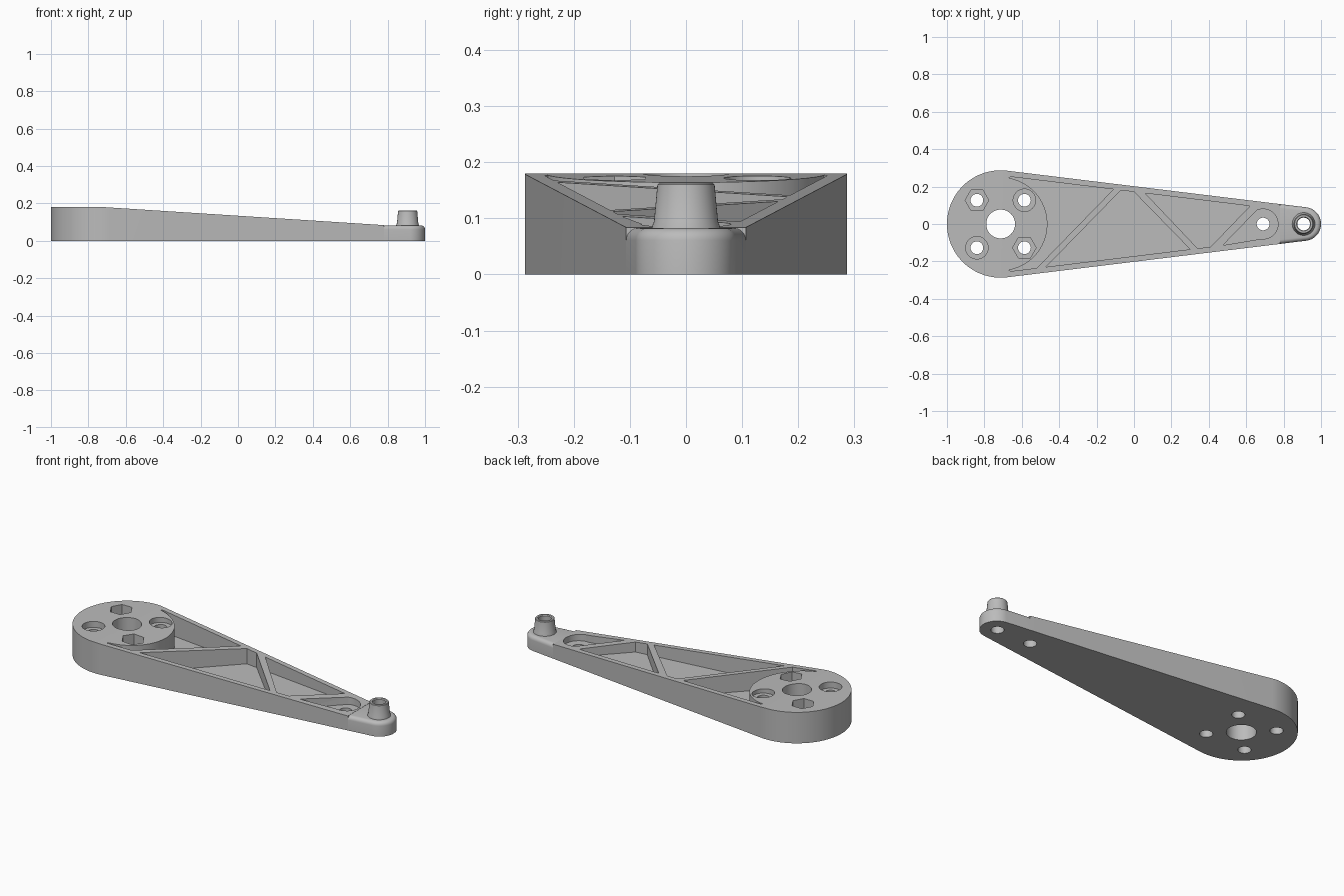
import bpy, bmesh, math
from mathutils import Vector

if "Cube" in bpy.data.objects:
    bpy.data.objects.remove(bpy.data.objects["Cube"])

HUB_X, HUB_R = -0.713, 0.287      # wide end
TIP_X, TIP_R = 0.91, 0.09         # narrow end
HEIGHT, PAD_Z, FLOOR = 0.18, 0.083, 0.05
JOIN_X = 0.78                     # where the slope meets the flat tip
TILT = math.asin((HUB_R - TIP_R) / (TIP_X - HUB_X))
SIDE = 90 - math.degrees(TILT)

grey = bpy.data.materials.new("light_grey")
grey.use_nodes = True
grey.diffuse_color = (0.5, 0.5, 0.5, 1)
grey.node_tree.nodes["Principled BSDF"].inputs["Base Color"].default_value = (0.5, 0.5, 0.5, 1)


def edge_y(x, inset=0.0):
    """Half width of the tapered outline, less a rail width."""
    return HUB_R / math.cos(TILT) - (x - HUB_X) * math.tan(TILT) - inset


def rail(x, side=1):
    return (x, side * edge_y(x, 0.03))


def arc(cx, r, a0, a1, n, cy=0.0):
    angles = [math.radians(a0 + (a1 - a0) * i / n) for i in range(n + 1)]
    return [(cx + r * math.cos(a), cy + r * math.sin(a)) for a in angles]


def circle(cx, cy, r, n=48, turn=0):
    return arc(cx, r, turn, turn + 360, n, cy)[:-1]


def prism(points, z0, z1):
    bm = bmesh.new()
    base = bm.faces.new([bm.verts.new((x, y, z0)) for x, y in points])
    top = bmesh.ops.extrude_face_region(bm, geom=[base])["geom"]
    bmesh.ops.translate(bm, vec=(0, 0, z1 - z0),
                        verts=[v for v in top if isinstance(v, bmesh.types.BMVert)])
    bmesh.ops.recalc_face_normals(bm, faces=bm.faces)
    return bm


def make(name, bm):
    mesh = bpy.data.meshes.new(name)
    bm.to_mesh(mesh)
    bm.free()
    mesh.materials.append(grey)
    obj = bpy.data.objects.new(name, mesh)
    bpy.context.collection.objects.link(obj)
    return obj


def activate(obj):
    bpy.ops.object.select_all(action='DESELECT')
    obj.select_set(True)
    bpy.context.view_layer.objects.active = obj


def cut(obj, points, z0, z1=0.4):
    cutter = make("cutter", prism(points, z0, z1))
    cutter.hide_render = True
    activate(obj)
    mod = obj.modifiers.new("cut", 'BOOLEAN')
    mod.operation, mod.solver, mod.object = 'DIFFERENCE', 'EXACT', cutter
    bpy.ops.object.modifier_apply(modifier=mod.name)
    bpy.data.objects.remove(cutter)


def finish(obj):
    activate(obj)
    bpy.ops.object.shade_smooth_by_angle(angle=math.radians(30))


# Arm: rounded hub tapering to the tip, top sloping down past the hub centre
join_y = edge_y(JOIN_X)
bm = prism(arc(HUB_X, HUB_R, SIDE, 360 - SIDE, 64)
           + [(JOIN_X, -join_y), (JOIN_X, join_y)], 0, HEIGHT)
bmesh.ops.bisect_plane(bm, geom=bm.verts[:] + bm.edges[:] + bm.faces[:],
                       plane_co=(HUB_X, 0, 0), plane_no=(1, 0, 0))
slope = (HEIGHT - PAD_Z - 0.001) / (JOIN_X - HUB_X)
for v in bm.verts:
    if v.co.z > 0.1:
        v.co.z = HEIGHT - slope * max(0, v.co.x - HUB_X)
arm = make("arm", bm)

# Pockets between the diagonal ribs
pockets = [
    arc(HUB_X, 0.25, -80, 80, 48) + [rail(-0.66), rail(-0.11), rail(-0.52, -1), rail(-0.66, -1)],
    [rail(-0.47, -1), rail(0.3, -1), rail(0.0), rail(-0.07)],
    [rail(0.06), rail(0.34, -1), rail(0.41, -1), rail(0.62)],
    [rail(0.475, -1)] + arc(0.69, 0.08, -97, 115, 32),
]
for p in pockets:
    cut(arm, p, FLOOR)

# Hub bore and four bolt holes with alternating hex and round recesses
cut(arm, circle(HUB_X, 0, 0.077, 64), -0.1)
for sx in (-1, 1):
    for sy in (-1, 1):
        x, y = HUB_X + sx * 0.127, sy * 0.127
        if sx * sy < 0:
            cut(arm, circle(x, y, 0.063, 6), 0.1)
        else:
            cut(arm, circle(x, y, 0.06), 0.145)
        cut(arm, circle(x, y, 0.034), -0.1)
cut(arm, circle(0.69, 0, 0.034), -0.1)
finish(arm)

# Tip pad: flat top with a rounded outer edge
bm = prism([(JOIN_X, join_y), (JOIN_X, -join_y)]
           + arc(TIP_X, TIP_R, -SIDE, SIDE, 40), 0, PAD_Z)
rim = [e for e in bm.edges if all(v.co.z > 0.05 for v in e.verts)
       and any(v.co.x > JOIN_X + 0.01 for v in e.verts)]
bmesh.ops.bevel(bm, geom=rim, offset=0.022, segments=5, profile=0.5, affect='EDGES')
tip = make("tip_pad", bm)
cut(tip, circle(TIP_X - 0.003, 0, 0.034), -0.1)
finish(tip)

# Hollow tapered post on the tip
profile = [(0.034, 0.06), (0.061, 0.06), (0.061, 0.084), (0.057, 0.095),
           (0.051, 0.16), (0.048, 0.163), (0.038, 0.163), (0.034, 0.158)]
bm = bmesh.new()
ring = [bm.verts.new((r, 0, z)) for r, z in profile]
edges = [bm.edges.new((ring[i - 1], ring[i])) for i in range(len(ring))]
bmesh.ops.spin(bm, geom=ring + edges, cent=(0, 0, 0), axis=(0, 0, 1),
               angle=math.tau, steps=48)
bmesh.ops.remove_doubles(bm, verts=bm.verts, dist=0.0001)
bmesh.ops.recalc_face_normals(bm, faces=bm.faces)
bmesh.ops.translate(bm, verts=bm.verts, vec=Vector((TIP_X - 0.003, 0, 0)))
finish(make("tip_post", bm))
